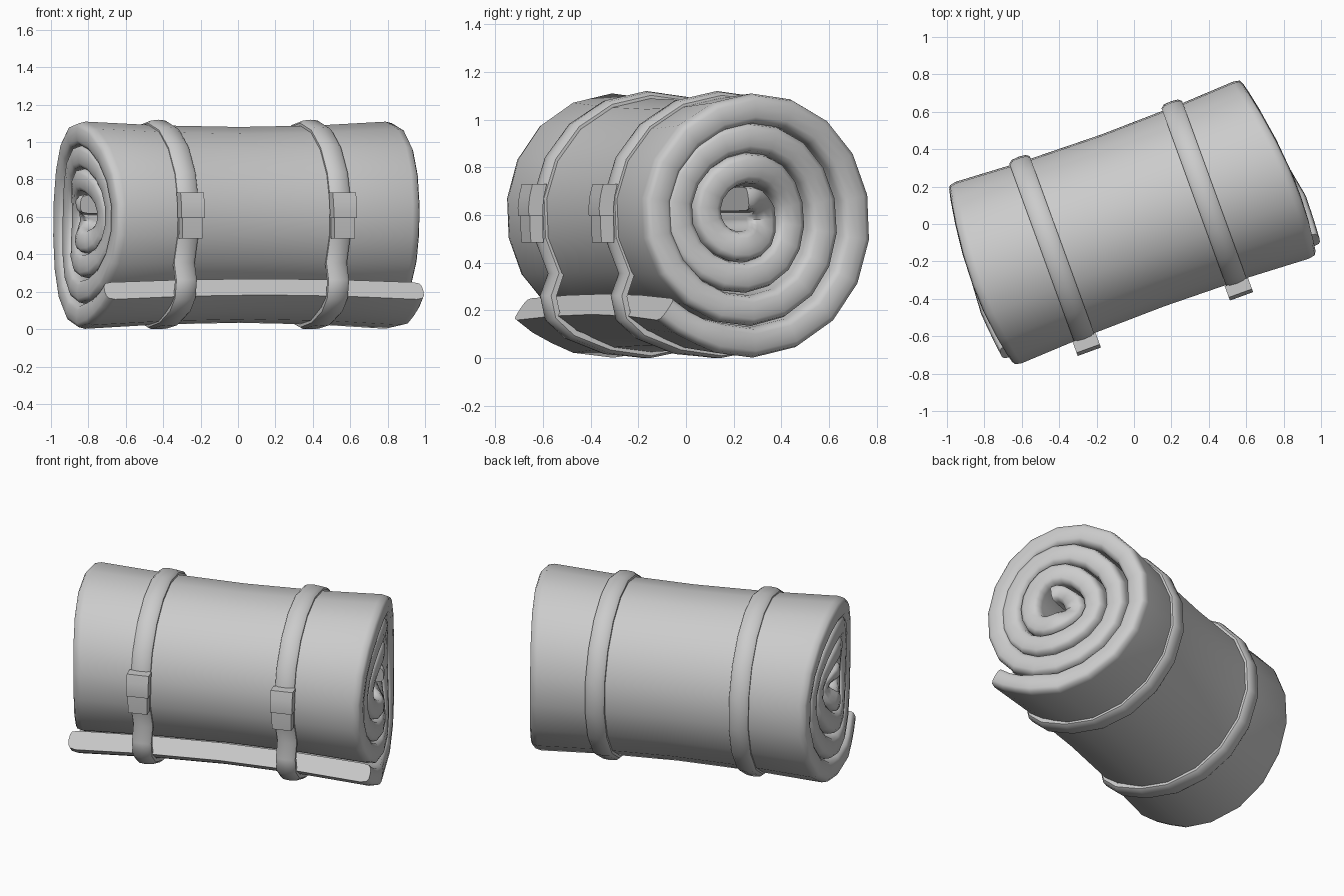
import bpy, bmesh, math
from mathutils import Vector, Matrix

if "Cube" in bpy.data.objects:
    bpy.data.objects.remove(bpy.data.objects["Cube"])

TURN = Matrix.Rotation(math.radians(20), 4, 'Z')   # roll lies at 20 degrees
CV, CZ = -0.01, 0.588                              # spiral centre (depth, height)


def finish(name, bm, angle=50):
    bmesh.ops.recalc_face_normals(bm, faces=bm.faces)
    bm.transform(TURN)
    me = bpy.data.meshes.new(name)
    bm.to_mesh(me)
    bm.free()
    ob = bpy.data.objects.new(name, me)
    bpy.context.collection.objects.link(ob)
    bpy.ops.object.select_all(action='DESELECT')
    ob.select_set(True)
    bpy.context.view_layer.objects.active = ob
    bpy.ops.object.shade_smooth_by_angle(angle=math.radians(angle))
    return ob


def normals(path, closed):
    out, n = [], len(path)
    for i in range(n):
        a = path[i - 1] if closed or i else path[0]
        b = path[(i + 1) % n] if closed or i < n - 1 else path[i]
        t = (b - a).normalized()
        out.append(Vector((t.y, -t.x)))
    return out


def loft(bm, rings, closed):
    vs = [[bm.verts.new(p) for p in r] for r in rings]
    k = len(vs[0])
    for i in range(len(vs) if closed else len(vs) - 1):
        a, b = vs[i], vs[(i + 1) % len(vs)]
        for j in range(k):
            bm.faces.new((a[j], a[(j + 1) % k], b[(j + 1) % k], b[j]))
    if not closed:
        bm.faces.new(vs[0])
        bm.faces.new(vs[-1][::-1])


def radius(deg):
    return 0.49 - 0.13 * (deg - 360) / 360


def polar(deg, r):
    a = math.radians(deg)
    k = max(0, min(1, (deg - 540) / 360))           # inner turns sit a little forward
    return Vector((CV - 0.035 * k + r * math.cos(a), CZ + 0.012 * k + r * math.sin(a)))


# Rolled mat: loose tail, then a spiral winding inward
path = [Vector((-0.41, 0.205)), Vector((-0.34, 0.155)), Vector((-0.26, 0.115)), Vector((-0.17, 0.085))]
path += [polar(d, radius(d)) for d in range(270, 1531, 20)]
rings = []
last = len(path) - 1
for i, (p, nrm) in enumerate(zip(path, normals(path, False))):
    h = 0.056 if i < 3 else 0.064
    if i > last - 4:                                # inner end thins out in the core
        h = 0.05
    ang = math.atan2(p.y - CZ, p.x - CV)
    # Uneven ends: the two half lengths vary around the roll
    left = 0.845 - 0.028 * math.cos(2 * ang)
    right = 0.81 - 0.03 * math.cos(ang) - 0.025 * math.cos(2 * ang)
    if i < 4:
        left, right = left + 0.015, right + 0.025
    cap = [(0.05 * math.sin(a) ** 0.6, h * math.copysign(abs(math.cos(a)) ** 0.75, math.cos(a)))
           for a in (0.6, 1.1, 1.571, 2.04, 2.54)]
    section = [(u, h) for u in (-left, -0.45, 0, 0.45, right)]
    section += [(right + u, t) for u, t in cap]
    section += [(u, -h) for u in (right, 0.45, 0, -0.45, -left)]
    section += [(-left - u, -t) for u, t in cap]
    ring = []
    for u, t in section:
        q = p + nrm * t
        f = 1 - 0.055 * max(0, 1 - (u / 0.84) ** 2)  # waist between flared ends
        ring.append((u, CV + (q.x - CV) * f, CZ + (q.y - CZ) * f))
    rings.append(ring)
bm = bmesh.new()
loft(bm, rings, False)
finish("rolled_mat", bm)

# Straps: follow the roll, then bridge over the loose tail
strap_path = [polar(d, radius(d) + 0.05) for d in range(270, 571, 20)]
strap_path += [Vector(c) for c in ((-0.45, 0.26), (-0.43, 0.17), (-0.35, 0.10), (-0.19, 0.04))]
profile = [(-0.058, -0.018), (-0.058, 0.006), (-0.04, 0.02), (0, 0.024),
           (0.04, 0.02), (0.058, 0.006), (0.058, -0.018)]


def bent_plate(bm, u0, half, points, thick):
    """Curved plate of the given outline running down the front."""
    pts = [Vector(c) for c in points]
    loft(bm, [[(u0 + u, p.x + t, p.y) for u, t in
               ((-half, -thick), (half, -thick), (half, thick), (-half, thick))] for p in pts], False)


for side, u0 in (("left", -0.458), ("right", 0.408)):
    bm = bmesh.new()
    loft(bm, [[(u0 + u, p.x + n.x * t, max(0, p.y + n.y * t)) for u, t in profile]
              for p, n in zip(strap_path, normals(strap_path, True))], True)
    finish(side + "_strap", bm)

    # Buckle: wide upper clasp and narrower lower clasp
    bm = bmesh.new()
    bent_plate(bm, u0, 0.066, ((-0.51, 0.73), (-0.522, 0.68), (-0.528, 0.63), (-0.526, 0.595)), 0.032)
    bent_plate(bm, u0, 0.058, ((-0.522, 0.6), (-0.522, 0.54), (-0.518, 0.485)), 0.028)
    finish(side + "_buckle", bm, 40)
    # Loose strap end tucked under the buckle
    bm = bmesh.new()
    bent_plate(bm, u0, 0.052, ((-0.482, 0.72), (-0.495, 0.62), (-0.495, 0.5)), 0.015)
    finish(side + "_strap_end", bm, 40)
